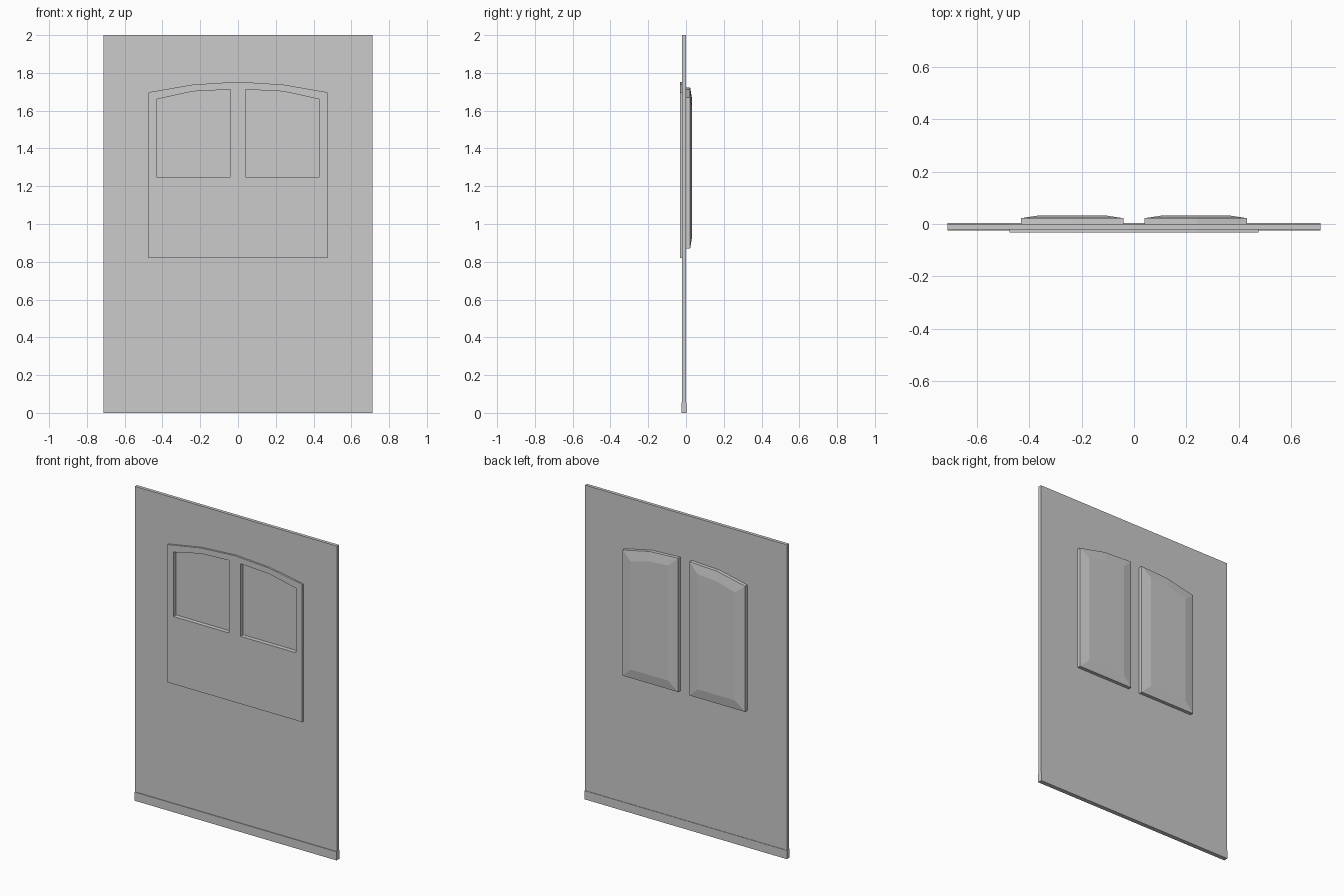
import bpy, bmesh

if "Cube" in bpy.data.objects:
    bpy.data.objects.remove(bpy.data.objects["Cube"])


def layered(name, layers):
    """Solid through matching outlines: layers = [(y, [(x, z), ...]), ...]."""
    bm = bmesh.new()
    rings = [[bm.verts.new((x, y, z)) for x, z in pts] for y, pts in layers]
    n = len(rings[0])
    for a, b in zip(rings, rings[1:]):
        for i in range(n):
            j = (i + 1) % n
            bm.faces.new((a[i], a[j], b[j], b[i]))
    bm.faces.new(rings[0])
    bm.faces.new(rings[-1])
    bmesh.ops.recalc_face_normals(bm, faces=bm.faces)
    mesh = bpy.data.meshes.new(name)
    bm.to_mesh(mesh)
    bm.free()
    ob = bpy.data.objects.new(name, mesh)
    bpy.context.collection.objects.link(ob)
    return ob


def prism(name, pts, y0, y1):
    return layered(name, [(y0, pts), (y1, pts)])


def rect(x, z0, z1):
    return [(-x, z0), (x, z0), (x, z1), (-x, z1)]


def pane(side, bottom, lift=0.0):
    """Outline of one half of the arched window pair."""
    pts = [(0.04, bottom), (0.432, bottom), (0.432, 1.66 + lift),
           (0.24, 1.702 + lift), (0.04, 1.712 + lift)]
    return [(side * x, z) for x, z in pts]


# main slab and kick strip along its foot
slab = prism("door_slab", rect(0.712, 0, 2), -0.021, 0.0)
prism("kick_strip", rect(0.712, 0, 0.055), -0.025, 0.003)

# raised arched panel on the front
arch = [(-0.475, 0.82), (0.475, 0.82), (0.475, 1.697), (0.24, 1.738),
        (0, 1.753), (-0.24, 1.738), (-0.475, 1.697)]
panel = prism("front_arched_panel", arch, -0.032, -0.02)

for side, label in ((-1, "left"), (1, "right")):
    # window recess through the panel and into the slab
    cutter = prism(label + "_window_cutter", pane(side, 1.25), -0.06, -0.005)
    cutter.hide_render = True
    cutter.hide_viewport = True
    for ob in (slab, panel):
        mod = ob.modifiers.new("window_" + label, "BOOLEAN")
        mod.operation = "DIFFERENCE"
        mod.solver = "EXACT"
        mod.object = cutter

    # bevelled pocket on the back
    outer = pane(side, 0.87, 0.01)
    cx, cz = side * 0.236, 1.295
    inner = [(cx + (x - cx) * 0.67, cz + (z - cz) * 0.86) for x, z in outer]
    layered(label + "_back_pocket", [(-0.003, outer), (0.022, outer), (0.032, inner)])
